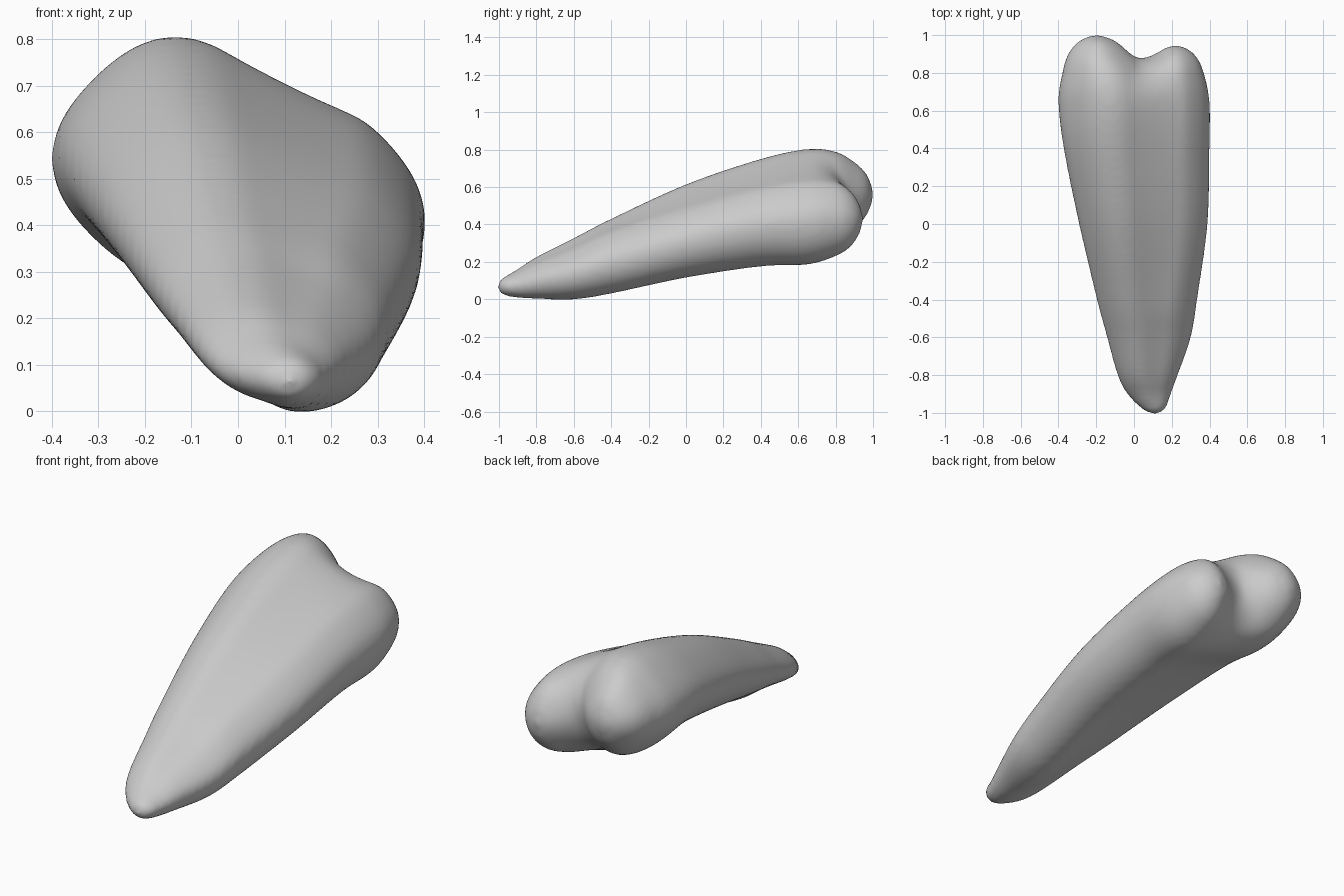
import bpy
import bmesh
from math import cos, sin, tau
from mathutils import Vector

cube = bpy.data.objects.get("Cube")
if cube:
    bpy.data.objects.remove(cube)

# One flat colour
grey = bpy.data.materials.new("light grey")
grey.use_nodes = True
colour = (0.6, 0.6, 0.6, 1)
grey.diffuse_color = colour
grey.node_tree.nodes["Principled BSDF"].inputs["Base Color"].default_value = colour

SIDES = 48
STEPS = 8
BRIDGES = 7


def smooth_path(keys):
    """Catmull-Rom curve through the section keys."""
    pts = [Vector(k) for k in keys]
    pts = [pts[0]] + pts + [pts[-1]]
    path = []
    for a, b, c, d in zip(pts, pts[1:], pts[2:], pts[3:]):
        for i in range(STEPS):
            t = i / STEPS
            path.append(b + (c - a) * t / 2
                        + (a - b * 2.5 + c * 2 - d / 2) * t ** 2
                        + ((b - c) * 3 + d - a) * t ** 3 / 2)
    path.append(pts[-1])
    return path


def outline(angle):
    """Unit section, flattened on its diagonals except at the lower left-hand side."""
    x, z = cos(angle), sin(angle)
    flat = 0 if x > 0 > z else 0.07
    size = 1 - flat * sin(2 * angle) ** 2
    return x * size, z * size


def add_lobe(bm, keys):
    """Loft oval sections given as y, centre x, centre z, half width, half height."""
    shape = [outline(tau * i / SIDES) for i in range(SIDES)]
    rings = []
    for y, cx, cz, rx, rz in smooth_path(keys):
        rx, rz = max(rx, 0.002), max(rz, 0.002)
        rings.append([bm.verts.new((cx + rx * u, y, cz + rz * v)) for u, v in shape])
    for low, high in zip(rings, rings[1:]):
        for i in range(SIDES):
            j = (i + 1) % SIDES
            bm.faces.new((low[i], low[j], high[j], high[i]))
    bm.faces.new(rings[0][::-1])
    bm.faces.new(rings[-1])


def bridge_keys(upper, lower, t):
    """Blend the two lobes, slightly slimmer and shorter at the back in the middle."""
    dip = 4 * t * (1 - t)
    keys = []
    for a, b in zip(upper, lower):
        y, cx, cz, rx, rz = Vector(a).lerp(Vector(b), t)
        if y > 0.6:
            y = 0.6 + (y - 0.6) * (1 - 0.25 * dip)
        slim = 1 - 0.02 * dip
        keys.append((y, cx, cz, rx * slim, rz * slim))
    return keys


# Upper right-hand lobe and lower left-hand lobe, tip to back
upper_lobe = [
    (-1.01, .1, .07, 0, 0), (-.985, .1, .07, .055, .04), (-.9, .065, .092, .105, .07),
    (-.8, .035, .135, .125, .092), (-.6, .01, .21, .155, .118), (-.4, -.02, .283, .178, .148),
    (0, -.07, .42, .222, .195), (.4, -.115, .523, .258, .228), (.65, -.13, .542, .271, .262),
    (.8, -.155, .55, .225, .24), (.9, -.185, .555, .165, .18),
    (.97, -.195, .56, .095, .105), (1.006, -.2, .56, 0, 0)]
lower_lobe = [
    (-1.01, .11, .07, 0, 0), (-.985, .11, .07, .055, .045), (-.9, .11, .077, .087, .07),
    (-.8, .12, .1, .113, .098), (-.6, .14, .14, .162, .141), (-.4, .16, .2, .175, .17),
    (0, .19, .31, .2, .195), (.4, .19, .395, .21, .22), (.65, .195, .417, .205, .232),
    (.8, .205, .43, .165, .2), (.88, .215, .43, .12, .15),
    (.93, .22, .43, .06, .075), (.948, .22, .43, 0, 0)]

bm = bmesh.new()
for step in range(BRIDGES + 2):
    add_lobe(bm, bridge_keys(upper_lobe, lower_lobe, step / (BRIDGES + 1)))
bmesh.ops.recalc_face_normals(bm, faces=bm.faces[:])
mesh = bpy.data.meshes.new("twin_lobed_body")
bm.to_mesh(mesh)
bm.free()
body = bpy.data.objects.new("twin_lobed_body", mesh)
bpy.context.collection.objects.link(body)
mesh.materials.append(grey)

# Fuse the lobes into one skin and soften the seams between them
fuse = body.modifiers.new("fuse", "REMESH")
fuse.mode = "VOXEL"
fuse.voxel_size = 0.016
fuse.use_smooth_shade = True
soften = body.modifiers.new("soften", "SMOOTH")
soften.factor = 0.5
soften.iterations = 14
